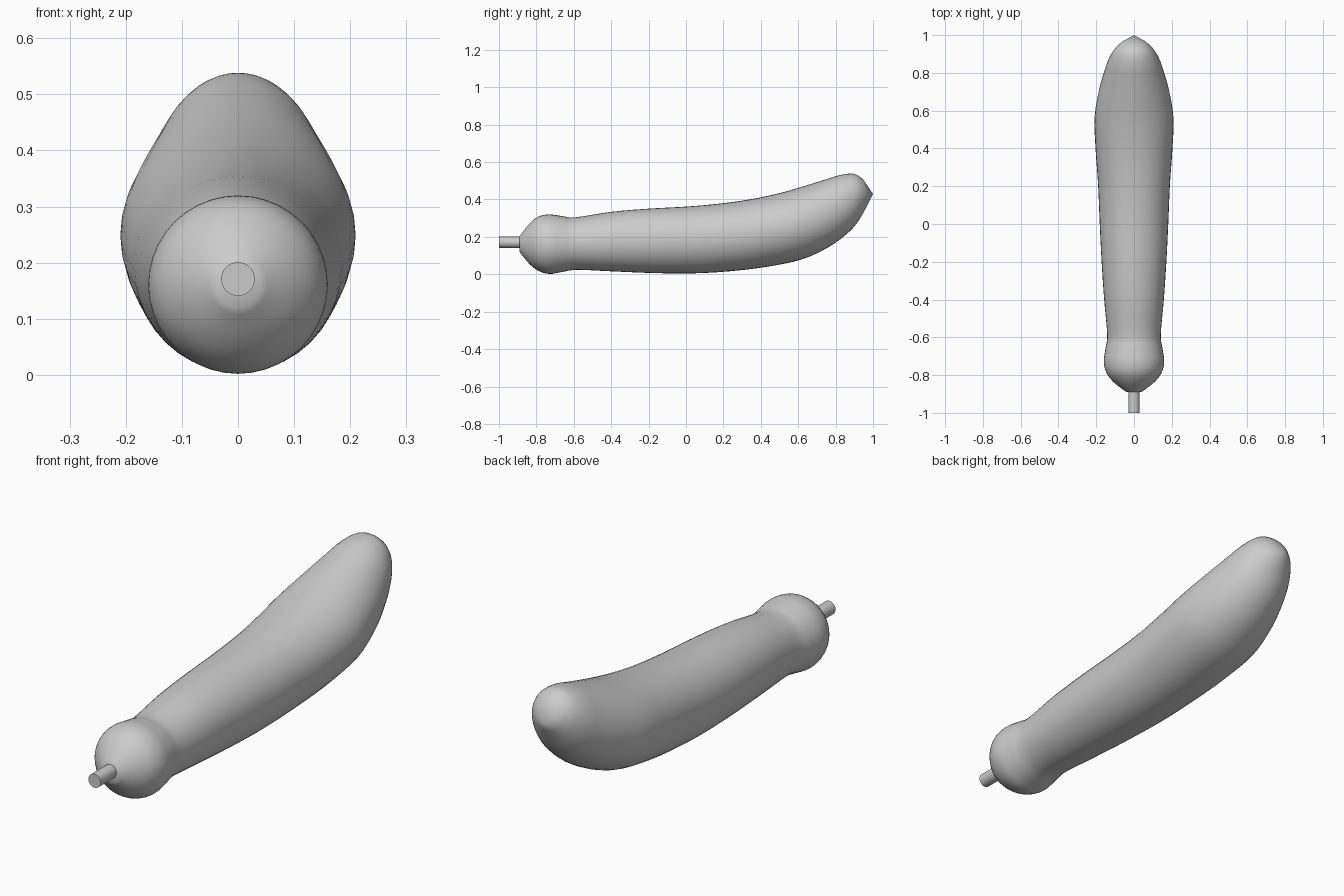
import bpy, bmesh, math
from mathutils import Vector, Matrix

if "Cube" in bpy.data.objects:
    bpy.data.objects.remove(bpy.data.objects["Cube"])

grey = bpy.data.materials.new("plain_grey")
grey.diffuse_color = (0.6, 0.6, 0.6, 1)
grey.use_nodes = True
grey.node_tree.nodes["Principled BSDF"].inputs["Base Color"].default_value = grey.diffuse_color

# Body sections: top point (y, z), bottom point (y, z), half width
SECTIONS = [
    (-0.89, 0.203, -0.89, 0.12, 0.04),
    (-0.84, 0.268, -0.84, 0.058, 0.105),
    (-0.79, 0.308, -0.79, 0.019, 0.145),
    (-0.73, 0.32, -0.73, 0.002, 0.16),
    (-0.66, 0.311, -0.66, 0.013, 0.151),
    (-0.59, 0.305, -0.58, 0.024, 0.142),
    (-0.40, 0.334, -0.40, 0.016, 0.158),
    (-0.20, 0.351, -0.18, 0.007, 0.172),
    (0.00, 0.362, 0.03, 0.005, 0.182),
    (0.18, 0.378, 0.23, 0.016, 0.19),
    (0.35, 0.402, 0.43, 0.040, 0.203),
    (0.50, 0.434, 0.62, 0.080, 0.209),
    (0.62, 0.468, 0.77, 0.150, 0.188),
    (0.74, 0.505, 0.87, 0.225, 0.157),
    (0.83, 0.532, 0.92, 0.282, 0.132),
    (0.90, 0.537, 0.955, 0.342, 0.10),
    (0.945, 0.510, 0.978, 0.385, 0.064),
]
TIP = Vector((0, 1.0, 0.43))
SIDES, STEPS = 40, 4


def spline(a, b, c, d, t):
    return 0.5 * (2 * b + (c - a) * t + (2 * a - 5 * b + 4 * c - d) * t * t
                  + (3 * b - a - 3 * c + d) * t ** 3)


def smooth_sections(keys):
    out, last = [], len(keys) - 1
    for i in range(last):
        four = [keys[max(i - 1, 0)], keys[i], keys[i + 1], keys[min(i + 2, last)]]
        for s in range(STEPS):
            out.append([spline(*v, s / STEPS) for v in zip(*four)])
    return out + [list(keys[-1])]


def finish(bm, name):
    bmesh.ops.recalc_face_normals(bm, faces=bm.faces)
    mesh = bpy.data.meshes.new(name)
    bm.to_mesh(mesh)
    bm.free()
    mesh.materials.append(grey)
    obj = bpy.data.objects.new(name, mesh)
    bpy.context.collection.objects.link(obj)
    bpy.ops.object.select_all(action='DESELECT')
    obj.select_set(True)
    bpy.context.view_layer.objects.active = obj
    bpy.ops.object.shade_smooth_by_angle(angle=math.radians(40))
    return obj


# Curved body: tilted elliptical rings, flat at the stem, pointed at the tip
bm = bmesh.new()
rings = []
for ty, tz, by, bz, w in smooth_sections(SECTIONS):
    centre = Vector((0, (ty + by) / 2, (tz + bz) / 2))
    up = Vector((0, ty, tz)) - centre
    angles = [2 * math.pi * k / SIDES for k in range(SIDES)]
    rings.append([bm.verts.new(centre + up * math.cos(a) + Vector((w * math.sin(a), 0, 0)))
                  for a in angles])
for r0, r1 in zip(rings, rings[1:]):
    for k in range(SIDES):
        n = (k + 1) % SIDES
        bm.faces.new((r0[k], r0[n], r1[n], r1[k]))
bm.faces.new(rings[0])
tip = bm.verts.new(TIP)
for k in range(SIDES):
    bm.faces.new((rings[-1][k], rings[-1][(k + 1) % SIDES], tip))
finish(bm, "body")

# Stem: thin cylinder entering the flat end
bm = bmesh.new()
bmesh.ops.create_cone(bm, cap_ends=True, segments=32, radius1=0.03, radius2=0.03, depth=0.16,
                      matrix=Matrix.Translation((0, -0.92, 0.171)) @ Matrix.Rotation(math.pi / 2, 4, 'X'))
finish(bm, "stem")
